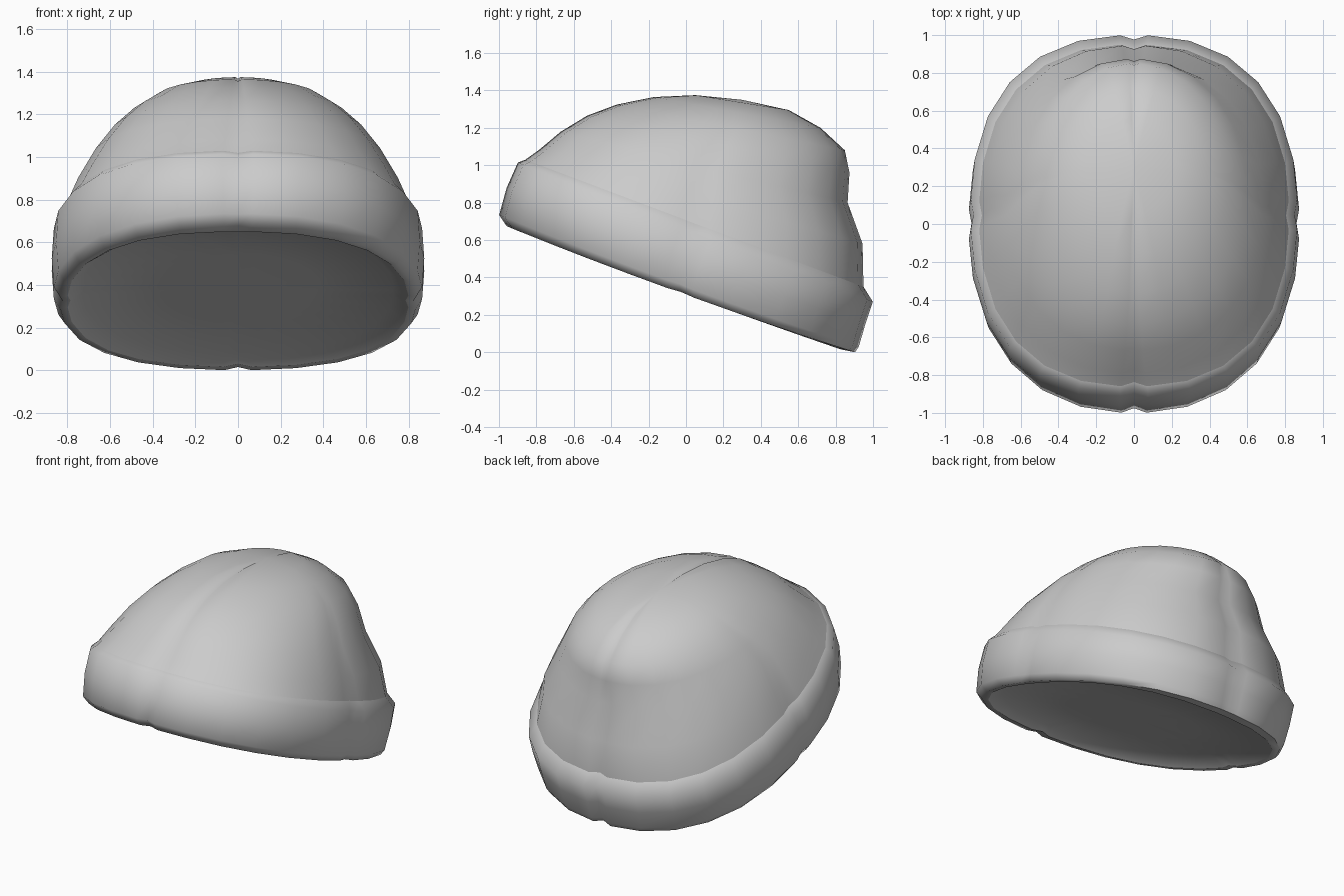
import bpy, bmesh, math
from mathutils import Vector

if "Cube" in bpy.data.objects:
    bpy.data.objects.remove(bpy.data.objects["Cube"])

CORE = Vector((0, 0.1, 0.6))          # seams pinch towards this point
# one quarter of the angles, with close pairs next to each seam, mirrored all round
QUARTER = [0, 3, 16, 31, 46, 61, 76, 87, 90]
ANGLES = sorted({(s * q + o) % 360 for q in QUARTER for s in (1, -1) for o in (0, 180)})


def signed_power(v, e):
    return 0.0 if abs(v) < 1e-6 else math.copysign(abs(v) ** e, v)


def ring_points(front_y, front_z, back_y, back_z, half_w, n=2.4, sag=0.0, pinch=0.025, side=0.015):
    """Tilted, slightly squared oval through a front and a back profile point."""
    f, b = Vector((0, front_y, front_z)), Vector((0, back_y, back_z))
    mid, half = (f + b) / 2, (f - b) / 2
    pts = []
    for a in ANGLES:
        c, s = math.cos(math.radians(a)), math.sin(math.radians(a))
        p = mid + half * signed_power(c, 2 / n)
        p += Vector((half_w * signed_power(s, 2 / n), 0, -sag * s * s))
        if a % 90 == 0:
            p += (CORE - p).normalized() * (pinch if a % 180 == 0 else side)
        pts.append(p)
    return pts


def loft(name, rings, tip=None):
    bm = bmesh.new()
    loops = [[bm.verts.new(p) for p in ring_points(*r)] for r in rings]
    n = len(ANGLES)
    for lo, hi in zip(loops, loops[1:]):
        for i in range(n):
            j = (i + 1) % n
            bm.faces.new((lo[i], lo[j], hi[j], hi[i]))
    if tip:
        t = bm.verts.new(tip)
        for i in range(n):
            bm.faces.new((loops[-1][i], loops[-1][(i + 1) % n], t))
    bmesh.ops.recalc_face_normals(bm, faces=bm.faces)
    # face outward from the hat core
    if sum((f.calc_center_median() - CORE).dot(f.normal) * f.calc_area() for f in bm.faces) < 0:
        bmesh.ops.reverse_faces(bm, faces=bm.faces)
    me = bpy.data.meshes.new(name)
    bm.to_mesh(me)
    bm.free()
    ob = bpy.data.objects.new(name, me)
    bpy.context.collection.objects.link(ob)
    bpy.context.view_layer.objects.active = ob
    ob.select_set(True)
    bpy.ops.object.shade_smooth_by_angle(angle=math.radians(60))
    ob.select_set(False)


RIM = (-0.90, 0.65, 0.83, 0.015, 0.80, 2.4, 0.01)
BAND_TOP = (-0.86, 1.03, 0.95, 0.35, 0.82, 2.4, 0)

# folded band
loft("folded_band", [
    RIM,
    (-0.96, 0.675, 0.905, 0.0, 0.835, 2.3, 0.02),
    (-1.00, 0.735, 0.925, 0.03, 0.865, 2.3, 0.02),
    (-0.96, 0.88, 0.96, 0.15, 0.875, 2.35, 0.02),
    (-0.90, 1.015, 1.00, 0.27, 0.865, 2.4, 0.01),
    BAND_TOP,
])

# slouched crown with a bulge at the upper back
loft("crown", [
    BAND_TOP,
    (-0.79, 1.08, 0.945, 0.58, 0.77, 2.3, 0, 0.02, 0.01),
    (-0.67, 1.18, 0.865, 0.80, 0.685, 2.2, 0, 0.015, 0.008),
    (-0.53, 1.265, 0.875, 0.96, 0.595, 2.1, 0, 0.015, 0.006),
    (-0.37, 1.325, 0.85, 1.08, 0.50, 2, 0, 0.012, 0.003),
    (-0.17, 1.365, 0.72, 1.20, 0.38, 2, 0, 0.01, 0),
    (0.05, 1.375, 0.55, 1.295, 0.22, 2, 0, 0.008, 0),
], (0, 0.3, 1.35))

# underside lining, slightly recessed
loft("underside", [
    RIM,
    (-0.83, 0.67, 0.76, 0.08, 0.73, 2.3, 0, 0.01, 0.01),
    (-0.45, 0.54, 0.36, 0.23, 0.37, 2.2, 0, 0, 0),
], (0, -0.04, 0.39))
